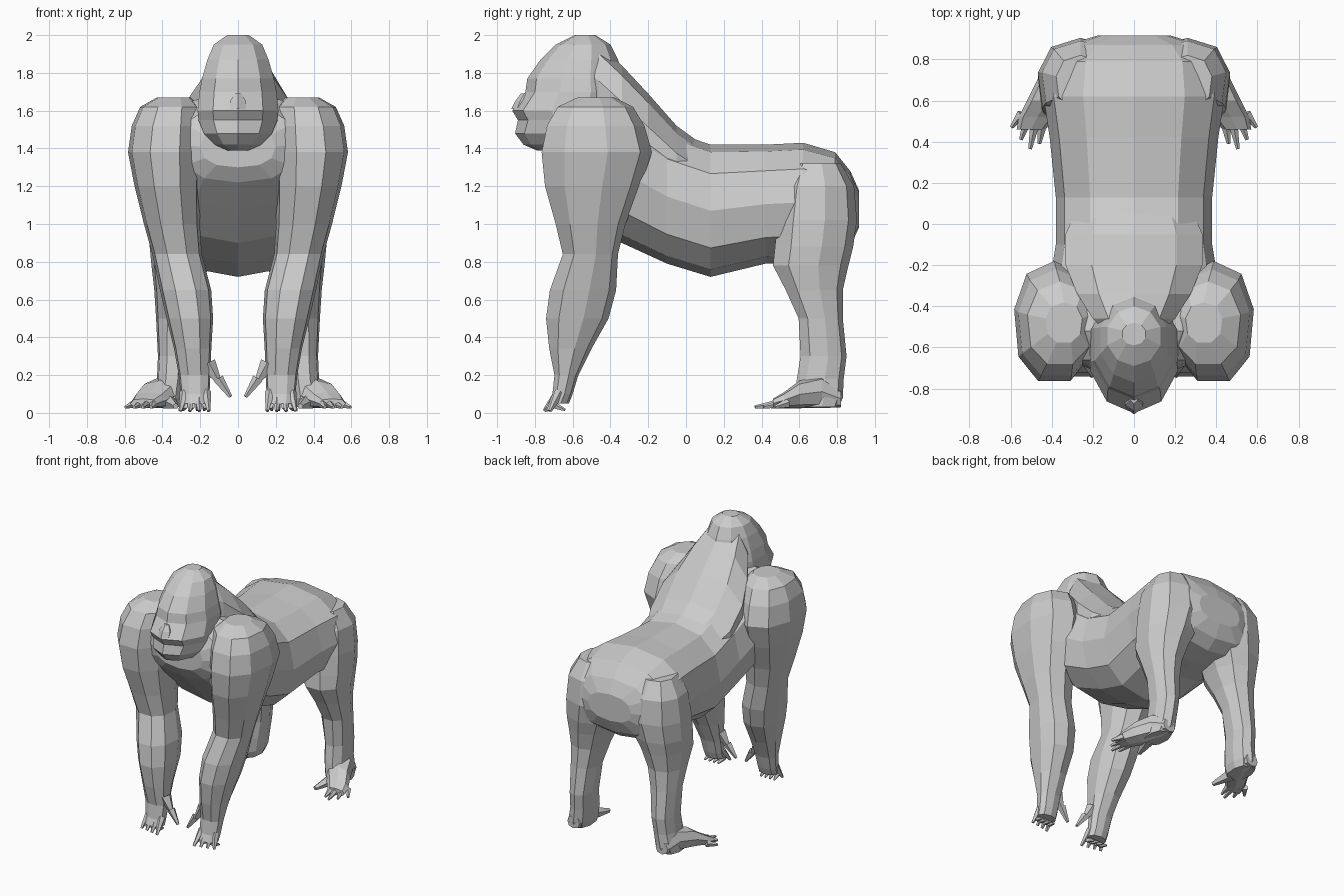
import bpy, bmesh, math
from mathutils import Vector


def finish(name, bm, mirror):
    bmesh.ops.recalc_face_normals(bm, faces=bm.faces)
    me = bpy.data.meshes.new(name)
    bm.to_mesh(me)
    bm.free()
    ob = bpy.data.objects.new(name, me)
    bpy.context.collection.objects.link(ob)
    if mirror:
        ob.modifiers.new("Mirror", 'MIRROR').use_mirror_merge = False
    return ob


def loft(name, axis, rows, n=10, power=2.0, mirror=False):
    """Rings along y or z; a row is (position, x0, x1, low, high)."""
    bm = bmesh.new()
    rings = []
    for p, x0, x1, lo, hi in rows:
        ring = []
        for i in range(n):
            a = 2 * math.pi * i / n + math.pi / 2
            c, s = math.cos(a), math.sin(a)
            c = math.copysign(abs(c) ** (2 / power), c)
            s = math.copysign(abs(s) ** (2 / power), s)
            x = (x0 + x1) / 2 + c * (x1 - x0) / 2
            w = (lo + hi) / 2 + s * (hi - lo) / 2
            ring.append(bm.verts.new((x, p, w) if axis == 'Y' else (x, w, p)))
        rings.append(ring)
    for a, b in zip(rings, rings[1:]):
        for i in range(n):
            j = (i + 1) % n
            bm.faces.new((a[i], a[j], b[j], b[i]))
    bm.faces.new(rings[0])
    bm.faces.new(rings[-1])
    return finish(name, bm, mirror)


def digits(name, items):
    """Tapered digits, each a (start, end, start radius)."""
    bm = bmesh.new()
    for a, b, r in items:
        a, b = Vector(a), Vector(b)
        d = b - a
        m = d.to_track_quat('Z', 'Y').to_matrix().to_4x4()
        m.translation = (a + b) / 2
        bmesh.ops.create_cone(bm, cap_ends=True, segments=5, radius1=r,
                              radius2=r * 0.35, depth=d.length, matrix=m)
    return finish(name, bm, True)


# torso from rump to chest
loft("torso", 'Y', [(y, -w, w, lo, hi) for y, w, lo, hi in [
    (0.915, 0.18, 0.98, 1.18), (0.87, 0.33, 0.88, 1.28), (0.79, 0.42, 0.82, 1.38),
    (0.62, 0.44, 0.80, 1.43), (0.42, 0.41, 0.79, 1.42), (0.13, 0.38, 0.72, 1.42),
    (-0.10, 0.38, 0.79, 1.50), (-0.34, 0.42, 0.90, 1.66), (-0.52, 0.42, 1.08, 1.69),
    (-0.66, 0.32, 1.22, 1.62), (-0.71, 0.20, 1.30, 1.52)]], n=12, power=2.4)

# sloping neck hump between back and crown
loft("neck_hump", 'Y', [(y, -w, w, lo, hi) for y, w, lo, hi in [
    (0.06, 0.30, 1.05, 1.44), (-0.05, 0.35, 1.10, 1.52), (-0.20, 0.35, 1.18, 1.69),
    (-0.34, 0.29, 1.28, 1.84), (-0.46, 0.21, 1.38, 1.955), (-0.55, 0.12, 1.5, 1.995)]],
    n=10)

# head with heavy brow and muzzle
loft("head", 'Z', [(z, -w, w, lo, hi) for z, w, lo, hi in [
    (2.00, 0.06, -0.59, -0.48), (1.95, 0.135, -0.69, -0.40), (1.87, 0.17, -0.77, -0.36),
    (1.77, 0.20, -0.84, -0.33), (1.70, 0.215, -0.85, -0.32), (1.60, 0.225, -0.92, -0.32),
    (1.55, 0.22, -0.89, -0.33), (1.48, 0.19, -0.905, -0.38), (1.42, 0.13, -0.86, -0.45),
    (1.39, 0.06, -0.79, -0.55)]], n=10)

# flat nose
loft("nose", 'Z', [(1.69, -0.02, 0.02, -0.875, -0.80), (1.65, -0.05, 0.05, -0.905, -0.80),
                   (1.61, -0.05, 0.05, -0.925, -0.80)], n=6)

# arms: shoulder down to wrist
loft("arm", 'Z', [
    (1.67, 0.25, 0.43, -0.58, -0.38), (1.62, 0.20, 0.52, -0.69, -0.28),
    (1.52, 0.19, 0.565, -0.75, -0.22), (1.38, 0.19, 0.585, -0.78, -0.18),
    (1.20, 0.20, 0.55, -0.76, -0.24), (1.00, 0.20, 0.50, -0.70, -0.32),
    (0.84, 0.19, 0.455, -0.66, -0.36), (0.65, 0.14, 0.415, -0.73, -0.37),
    (0.50, 0.13, 0.38, -0.75, -0.41), (0.34, 0.14, 0.34, -0.73, -0.50),
    (0.20, 0.145, 0.315, -0.70, -0.57), (0.10, 0.15, 0.305, -0.71, -0.60),
    (0.05, 0.15, 0.30, -0.73, -0.62)], n=9, power=2.3, mirror=True)

# fingers and thumb
fingers = [((0.17 + 0.037 * i, -0.67, 0.11), (0.155 + 0.05 * i, -0.75 + 0.01 * i, 0.01), 0.028)
           for i in range(4)]
fingers += [((0.17 + 0.037 * i, -0.70, 0.04), (0.18 + 0.037 * i, -0.64, 0.015), 0.02)
            for i in range(4)]
fingers += [((0.16, -0.64, 0.26), (0.10, -0.65, 0.16), 0.045),
            ((0.105, -0.65, 0.18), (0.04, -0.66, 0.085), 0.03)]
digits("fingers", fingers)

# legs: hip down to ankle and heel
loft("leg", 'Z', [
    (1.32, 0.14, 0.38, 0.56, 0.82), (1.20, 0.07, 0.45, 0.50, 0.89),
    (1.02, 0.05, 0.47, 0.47, 0.905), (0.88, 0.10, 0.47, 0.46, 0.885),
    (0.78, 0.15, 0.46, 0.45, 0.86), (0.65, 0.20, 0.445, 0.52, 0.83),
    (0.50, 0.235, 0.435, 0.59, 0.83), (0.30, 0.26, 0.425, 0.60, 0.85),
    (0.18, 0.27, 0.43, 0.58, 0.835), (0.08, 0.28, 0.45, 0.57, 0.83),
    (0.03, 0.30, 0.45, 0.58, 0.81)], n=9, power=2.3, mirror=True)

# feet turned outward
loft("foot", 'Y', [
    (0.82, 0.32, 0.42, 0.03, 0.12), (0.72, 0.29, 0.46, 0.025, 0.20),
    (0.60, 0.32, 0.52, 0.025, 0.17), (0.52, 0.38, 0.56, 0.025, 0.11),
    (0.46, 0.43, 0.57, 0.025, 0.075)], n=8, power=2.5, mirror=True)

# toes with an opposed big toe
toes = [((0.445 + 0.033 * i, 0.49 + 0.015 * i, 0.05), (0.46 + 0.045 * i, y, 0.03), 0.026)
        for i, y in enumerate((0.39, 0.365, 0.41, 0.47))]
toes.append(((0.37, 0.60, 0.06), (0.33, 0.45, 0.035), 0.045))
digits("toes", toes)
